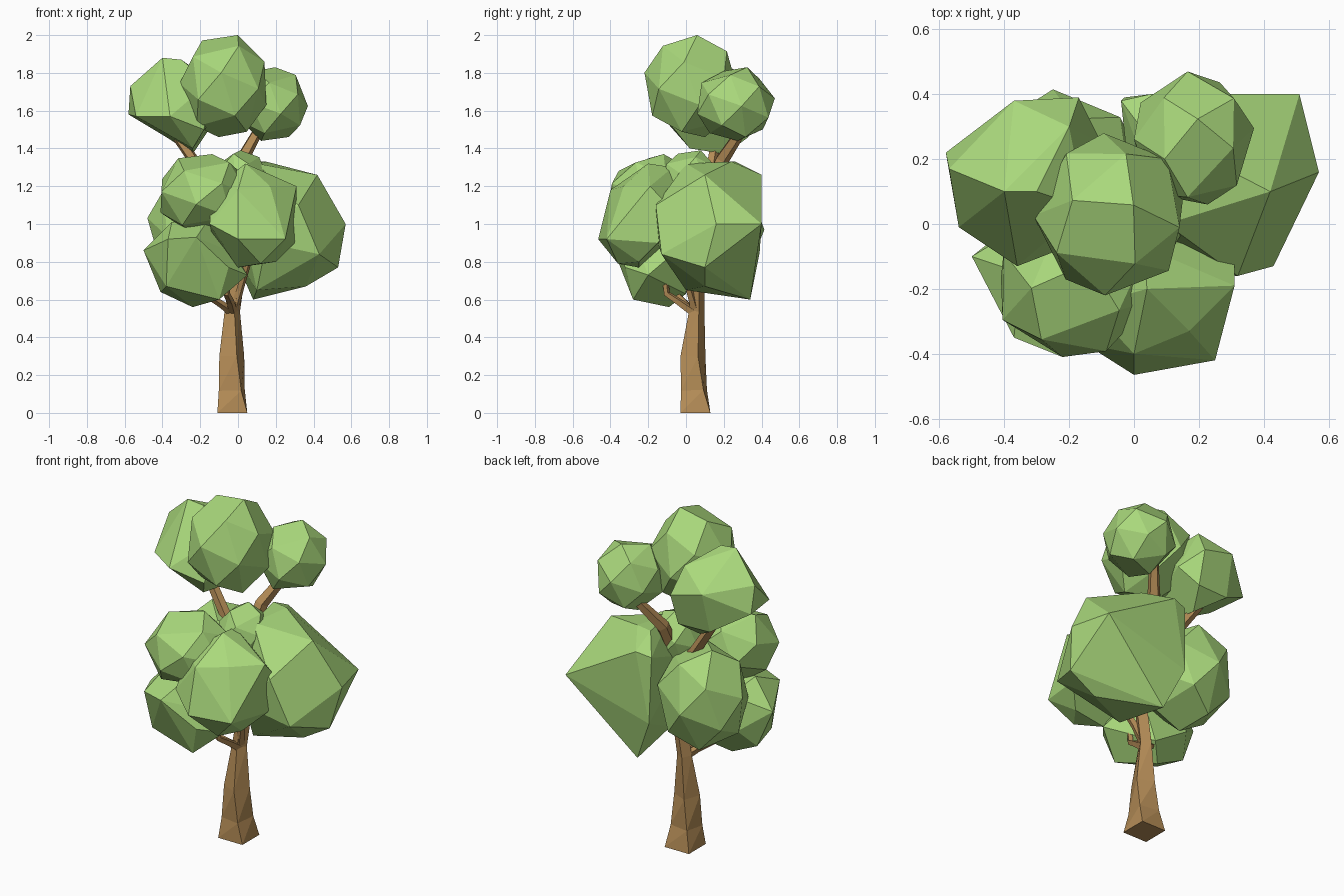
import bpy, bmesh, math
from mathutils import Vector

if "Cube" in bpy.data.objects:
    bpy.data.objects.remove(bpy.data.objects["Cube"])


def material(name, color):
    m = bpy.data.materials.new(name)
    m.diffuse_color = color
    m.use_nodes = True
    m.node_tree.nodes["Principled BSDF"].inputs["Base Color"].default_value = m.diffuse_color
    return m


LEAF = material("leaf_green", (0.4, 0.69, 0.2, 1))
BARK = material("bark_brown", (0.46, 0.265, 0.095, 1))


def add_object(name, bm, mat):
    bmesh.ops.recalc_face_normals(bm, faces=bm.faces)
    me = bpy.data.meshes.new(name)
    bm.to_mesh(me)
    bm.free()
    me.materials.append(mat)
    ob = bpy.data.objects.new(name, me)
    bpy.context.collection.objects.link(ob)
    return ob


def hull(name, points):
    """Faceted clump: convex hull of a few corner points."""
    bm = bmesh.new()
    for p in points:
        bm.verts.new(p)
    bmesh.ops.convex_hull(bm, input=bm.verts[:])
    loose = [v for v in bm.verts if not v.link_faces]
    bmesh.ops.delete(bm, geom=loose, context='VERTS')
    bmesh.ops.dissolve_limit(bm, angle_limit=math.radians(9),
                             verts=bm.verts[:], edges=bm.edges[:])
    return add_object(name, bm, LEAF)


def clump(name, lo, hi, phase, n=20):
    """Rounded clump: spiral points on a sphere, fitted to a box."""
    pts = []
    for i in range(n):
        z = 1 - 2 * (i + 0.5) / n
        a = i * 2.39996 + phase
        r = math.sqrt(1 - z * z)
        pts.append((r * math.cos(a), r * math.sin(a), z))
    mn = [min(p[k] for p in pts) for k in range(3)]
    mx = [max(p[k] for p in pts) for k in range(3)]
    hull(name, [[lo[k] + (p[k] - mn[k]) / (mx[k] - mn[k]) * (hi[k] - lo[k])
                 for k in range(3)] for p in pts])


def limb(name, path, sides=5, phases=None):
    """Tapered low-poly tube; path rows are x, y, z, radius."""
    bm = bmesh.new()
    rings = []
    pts = [Vector(p[:3]) for p in path]
    for i, p in enumerate(pts):
        d = pts[min(i + 1, len(pts) - 1)] - pts[max(i - 1, 0)]
        if p.z == 0:
            d = Vector((0, 0, 1))
        q = Vector((0, 0, 1)).rotation_difference(d.normalized())
        a = math.radians(phases[i]) if phases else 0.3
        rings.append([bm.verts.new(p + q @ Vector((
            path[i][3] * math.cos(a + j * math.tau / sides),
            path[i][3] * math.sin(a + j * math.tau / sides), 0)))
            for j in range(sides)])
    for a, b in zip(rings, rings[1:]):
        for j in range(sides):
            k = (j + 1) % sides
            bm.faces.new((a[j], a[k], b[k]))
            bm.faces.new((a[j], b[k], b[j]))
    bm.faces.new(rings[0])
    bm.faces.new(rings[-1])
    add_object(name, bm, BARK)


# Square-rooted trunk with a slight twist
limb("trunk", [(-.03, .05, 0, .112), (-.033, .042, .12, .085), (-.033, .037, .3, .071),
               (-.03, .057, .54, .042), (-.005, .06, .7, .04), (0, .08, 1.0, .042),
               (0, .1, 1.2, .038)], sides=4, phases=(45, 36, 22, 15, 15, 15, 15))

# Branches
limb("left_upper_branch", [(0, .09, 1.05, .035), (-.14, .12, 1.2, .033),
                           (-.32, .16, 1.46, .028)])
limb("right_upper_branch", [(0, .09, 1.12, .04), (.02, .19, 1.34, .038),
                            (.12, .31, 1.52, .026)])
limb("front_lower_branch", [(-.025, .045, .53, .025), (-.04, -.04, .59, .02),
                            (-.06, -.1, .63, .018), (-.06, -.11, .7, .016)], sides=4)
limb("left_lower_branch", [(-.03, .05, .53, .025), (-.08, .01, .57, .02),
                           (-.16, -.04, .62, .016)], sides=4)
limb("right_lower_branch", [(-.02, .05, .55, .025), (.01, .02, .65, .02),
                            (.06, -.05, .82, .018)], sides=4)

# Rounded leaf clumps
clump("top_foliage", (-.31, -.22, 1.46), (.15, .28, 2.0), 0.4)
clump("right_upper_foliage", (0, .06, 1.44), (.37, .47, 1.83), 1.3)
clump("left_middle_foliage", (-.41, -.41, .95), (.06, .05, 1.37), 0.9)
clump("left_back_foliage", (-.48, -.08, .69), (.02, .415, 1.28), 2.8)
clump("centre_foliage", (-.12, -.13, 1.05), (.15, .18, 1.39), 1.7)

# Angular leaf clumps
hull("front_foliage", [
    (-.15, -.37, 1.0), (0, -.465, .92), (.25, -.42, .92), (.31, -.19, 1.2),
    (.3, -.15, .9), (.31, -.05, 1.05), (.17, -.33, 1.2), (.04, -.2, 1.32),
    (.03, -.07, 1.3), (-.14, -.25, 1.18), (0, -.25, .77), (.2, -.25, .8),
    (-.13, -.1, .9), (-.1, -.05, 1.2), (.1, .02, 1.0), (0, -.4, 1.18),
    (.12, -.36, .79)])
hull("left_upper_foliage", [
    (-.58, .22, 1.58), (-.57, .17, 1.73), (-.54, -.01, 1.57), (-.36, -.13, 1.57),
    (-.4, .1, 1.88), (-.3, .1, 1.87), (-.37, .38, 1.7), (-.17, .39, 1.65),
    (-.24, .02, 1.4), (-.24, .21, 1.37), (-.38, .32, 1.46), (-.18, .33, 1.46),
    (-.1, .25, 1.58), (-.15, .05, 1.75), (-.18, -.06, 1.5), (-.2, .3, 1.8)])
hull("right_big_foliage", [
    (.57, .16, 1.0), (.51, .4, 1.0), (.53, .1, .77), (.43, -.13, .84),
    (.32, -.16, 1.1), (.42, .1, 1.26), (.05, .26, 1.33), (.15, .24, 1.33),
    (.1, 0, 1.32), (-.04, .38, 1.24), (.05, .4, 1.26), (-.03, .39, .85),
    (.08, .34, .6), (.36, .1, .67), (.1, 0, .65), (.15, -.15, .9), (0, 0, 1.1)])
hull("left_lower_foliage", [
    (-.5, -.1, .86), (-.41, -.08, .64), (-.37, -.35, .92), (-.22, -.41, .93),
    (-.38, -.26, .67), (-.24, -.09, .56), (-.1, -.28, .6), (.05, -.2, .73),
    (-.05, -.32, .77), (-.05, -.25, .86), (-.16, -.22, 1.02), (-.35, -.15, 1.01),
    (-.3, .02, .95), (-.05, 0, .9), (-.15, 0, .63), (-.35, .02, .75)])
